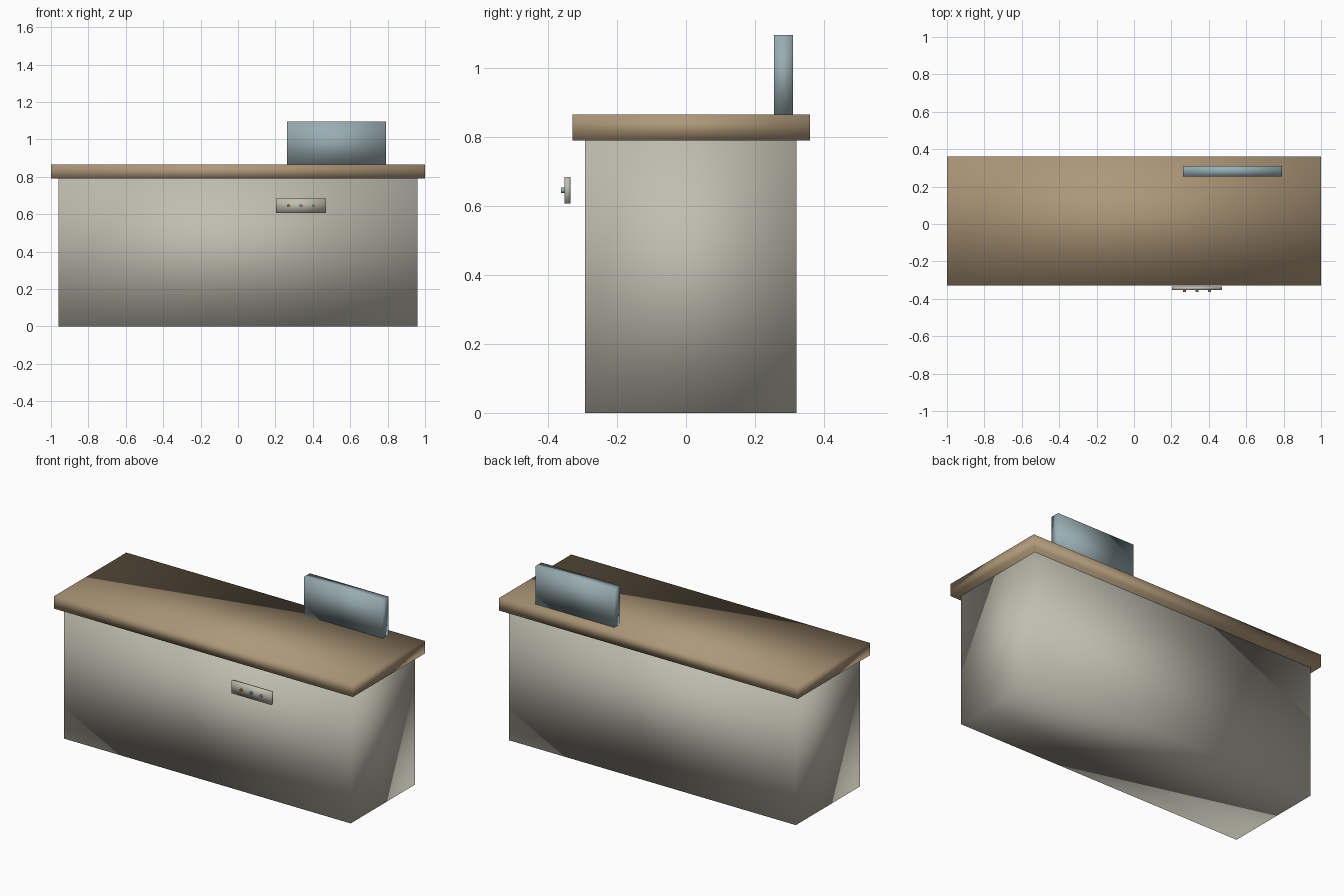
import bpy
import math

if "Cube" in bpy.data.objects:
    bpy.data.objects.remove(bpy.data.objects["Cube"], do_unlink=True)


def material(name, rgb):
    mat = bpy.data.materials.new(name)
    mat.use_nodes = True
    colour = (*rgb, 1.0)
    mat.diffuse_color = colour
    mat.node_tree.nodes["Principled BSDF"].inputs["Base Color"].default_value = colour
    return mat


def finish(name, mat):
    obj = bpy.context.object
    obj.name = obj.data.name = name
    obj.data.materials.append(mat)
    return obj


def box(name, mat, xs, ys, zs):
    """Softly shaded box spanning the given ranges."""
    spans = (xs, ys, zs)
    bpy.ops.mesh.primitive_cube_add(size=1, location=[sum(s) / 2 for s in spans])
    bpy.context.object.scale = [s[1] - s[0] for s in spans]
    bpy.ops.object.transform_apply(location=False, rotation=False, scale=True)
    bpy.ops.object.shade_smooth()
    return finish(name, mat)


def knob(name, mat, x):
    """Small round control standing out from the panel front."""
    bpy.ops.mesh.primitive_cylinder_add(
        vertices=16, radius=0.008, depth=0.012,
        location=(x, -0.357, 0.646), rotation=(math.pi / 2, 0, 0))
    bpy.ops.object.shade_smooth_by_angle()
    return finish(name, mat)


stone = material("warm grey", (0.53, 0.51, 0.43))
wood = material("tan wood", (0.42, 0.31, 0.19))
glass = material("pale blue", (0.32, 0.42, 0.45))
orange = material("orange", (0.50, 0.20, 0.06))
blue = material("blue", (0.20, 0.32, 0.42))

# Counter body and overhanging top
box("counter_body", stone, (-0.96, 0.96), (-0.293, 0.32), (0, 0.79))
box("counter_top", wood, (-1, 1), (-0.33, 0.36), (0.79, 0.866))

# Upright screen at the back
box("screen", glass, (0.263, 0.79), (0.255, 0.311), (0.866, 1.097))

# Control panel with three knobs
box("control_panel", stone, (0.202, 0.47), (-0.352, -0.335), (0.608, 0.684))
for i, (label, mat) in enumerate((("right", orange), ("middle", blue), ("left", glass))):
    knob(f"knob_{label}", mat, 0.27 + i * 0.067)
